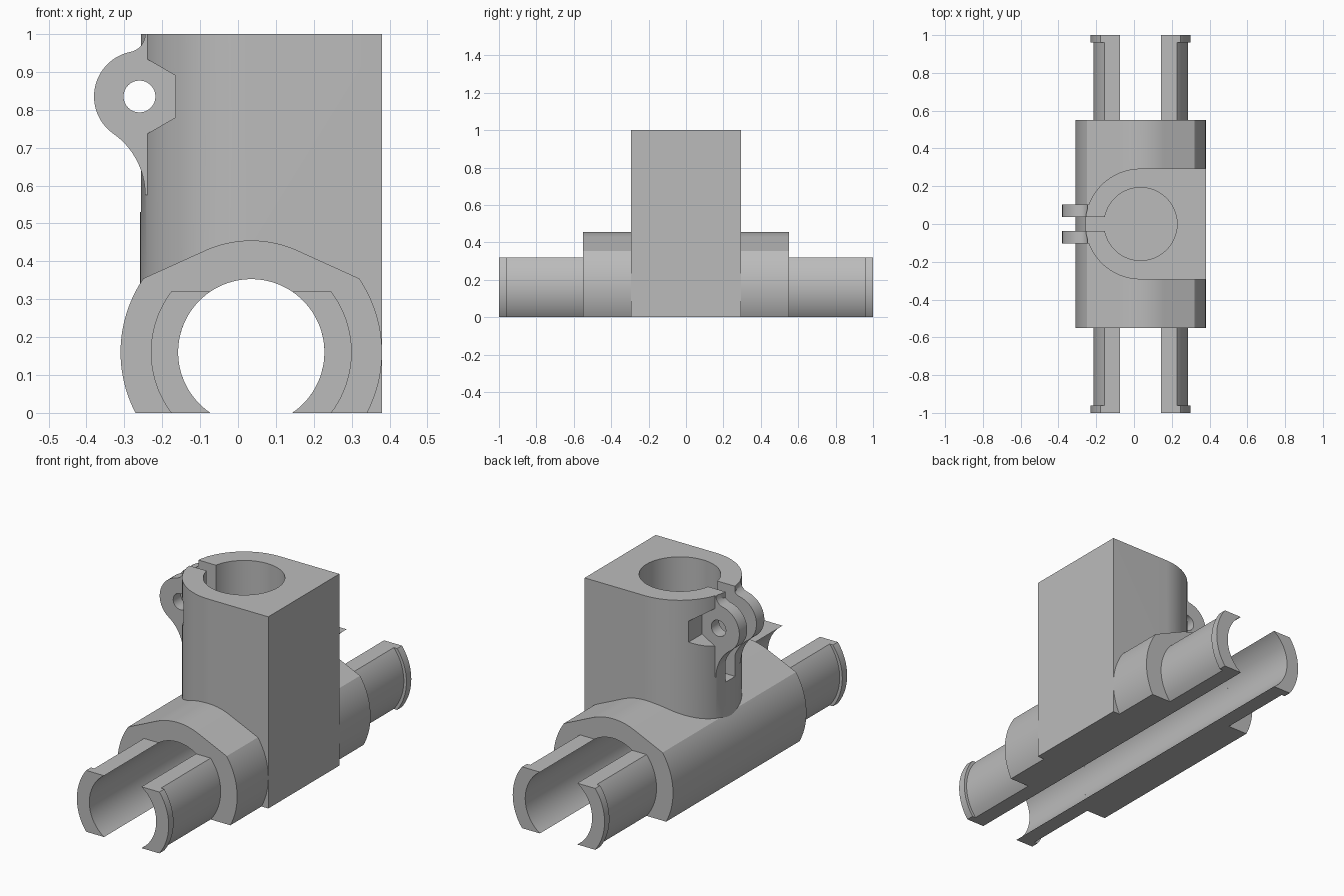
import bpy, bmesh
from math import sin, cos, asin, atan2, pi, radians

cube = bpy.data.objects.get("Cube")
if cube:
    bpy.data.objects.remove(cube, do_unlink=True)

grey = bpy.data.materials.new("plain grey")
grey.use_nodes = True
grey.diffuse_color = (0.5, 0.5, 0.5, 1)
grey.node_tree.nodes["Principled BSDF"].inputs["Base Color"].default_value = (0.5, 0.5, 0.5, 1)

CX, CZ = 0.035, 0.16      # axis of the lower sleeve
BORE = 0.193
EX, EZ, ER = -0.26, 0.835, 0.12   # clamp ear


def arc(cx, cy, r, a0, a1, n=32):
    return [(cx + r * cos(a0 + (a1 - a0) * i / n), cy + r * sin(a0 + (a1 - a0) * i / n))
            for i in range(n + 1)]


def circle(cx, cy, r, n=96):
    return arc(cx, cy, r, 0, 2 * pi, n)[:-1]


def prism(name, points, lo, hi, axis="y"):
    """Extrude a closed outline along y (outline in x, z) or z (outline in x, y)."""
    bm = bmesh.new()
    put = (lambda p: (p[0], lo, p[1])) if axis == "y" else (lambda p: (p[0], p[1], lo))
    face = bm.faces.new([bm.verts.new(put(p)) for p in points])
    out = bmesh.ops.extrude_face_region(bm, geom=[face])
    step = (0, hi - lo, 0) if axis == "y" else (0, 0, hi - lo)
    bmesh.ops.translate(bm, vec=step, verts=[v for v in out["geom"] if isinstance(v, bmesh.types.BMVert)])
    bmesh.ops.recalc_face_normals(bm, faces=bm.faces[:])
    mesh = bpy.data.meshes.new(name)
    bm.to_mesh(mesh)
    bm.free()
    mesh.materials.append(grey)
    obj = bpy.data.objects.new(name, mesh)
    bpy.context.collection.objects.link(obj)
    return obj


def activate(obj):
    bpy.ops.object.select_all(action="DESELECT")
    obj.select_set(True)
    bpy.context.view_layer.objects.active = obj


def combine(target, tool, operation):
    mod = target.modifiers.new(operation.title(), "BOOLEAN")
    mod.operation, mod.solver, mod.object = operation, "EXACT", tool
    activate(target)
    bpy.ops.object.modifier_apply(modifier=mod.name)
    bpy.data.objects.remove(tool, do_unlink=True)


def smooth(obj):
    activate(obj)
    bpy.ops.object.shade_smooth_by_angle(angle=radians(30))


# Lower housing: round flanks, sloping shoulders and a rounded crown
R = 0.345
bottom, shoulder = asin(CZ / R), atan2(0.195, 0.285)
outline = arc(CX, CZ, R, -bottom, shoulder)
outline += arc(CX, CZ, 0.295, radians(65), radians(115))
outline += arc(CX, CZ, R, pi - shoulder, pi + bottom)
housing = prism("clamp_housing", outline, -0.55, 0.55)

# Upright tower: half round on one side, square on the other
tower = prism("tower", arc(CX, 0, 0.293, pi / 2, 3 * pi / 2, 64) + [(0.38, -0.293), (0.38, 0.293)],
              0, 1, "z")
combine(housing, tower, "UNION")


# Clamp ear: a round lug blended into the tower by hollow fillets
def fillet(z):
    """Centre, radius and tangent direction of the hollow fillet ending at height z."""
    x, dz = -0.245, z - EZ
    dx = x - EX
    r = (dx * dx + dz * dz - ER * ER) / (2 * (ER + dx))
    return x - r, r, atan2(dz, x - r - EX)


tx, tr, ta = fillet(1.0)
bx, br, ba = fillet(0.575)
ear = [(-0.2, 1.0)] + arc(tx, 1.0, tr, 0, ta - pi, 12)
ear += arc(EX, EZ, ER, ta, ba + 2 * pi, 40)[1:]
ear += arc(bx, 0.575, br, ba + pi, 0, 16)[1:] + [(-0.2, 0.575)]
combine(housing, prism("ear", ear, -0.103, 0.103), "UNION")

# Bores, clamp slot, bolt hole and hexagonal nut pockets
hexagon = [(EX + 0.11 * sin(i * pi / 3), EZ + 0.11 * cos(i * pi / 3)) for i in range(6)]
slot = [(-0.5, -0.038), (-0.1, -0.038), (-0.1, 0.038), (-0.5, 0.038)]
for cutter in (
    prism("sleeve_bore", circle(CX, CZ, BORE), -0.7, 0.7),
    prism("tower_bore", circle(CX, 0, BORE), 0.53, 1.1, "z"),
    prism("slot", slot, 0.53, 1.1, "z"),
    prism("bolt_hole", circle(EX, EZ, 0.042, 40), -0.3, 0.3),
    prism("pocket_front", hexagon, -0.5, -0.103),
    prism("pocket_back", hexagon, 0.103, 0.5),
):
    combine(housing, cutter, "DIFFERENCE")
smooth(housing)


# Snap jaws: two curved walls at each end, each with a thin outer lip
def jaw_outline(radius, side):
    a, b = asin(CZ / radius), asin(CZ / BORE)
    pts = arc(0, CZ, radius, -a, a) + arc(0, CZ, BORE, b, -b)
    return [(CX + side * x, z) for x, z in pts]


for end, s in (("front", -1), ("back", 1)):
    for label, side in (("left", 1), ("right", -1)):
        jaw = prism(f"{end}_{label}_jaw", jaw_outline(0.25, side), s * 0.55, s * 0.96)
        lip = prism(f"{end}_{label}_lip", jaw_outline(0.265, side), s * 0.96, s * 1.0)
        smooth(jaw)
        smooth(lip)
